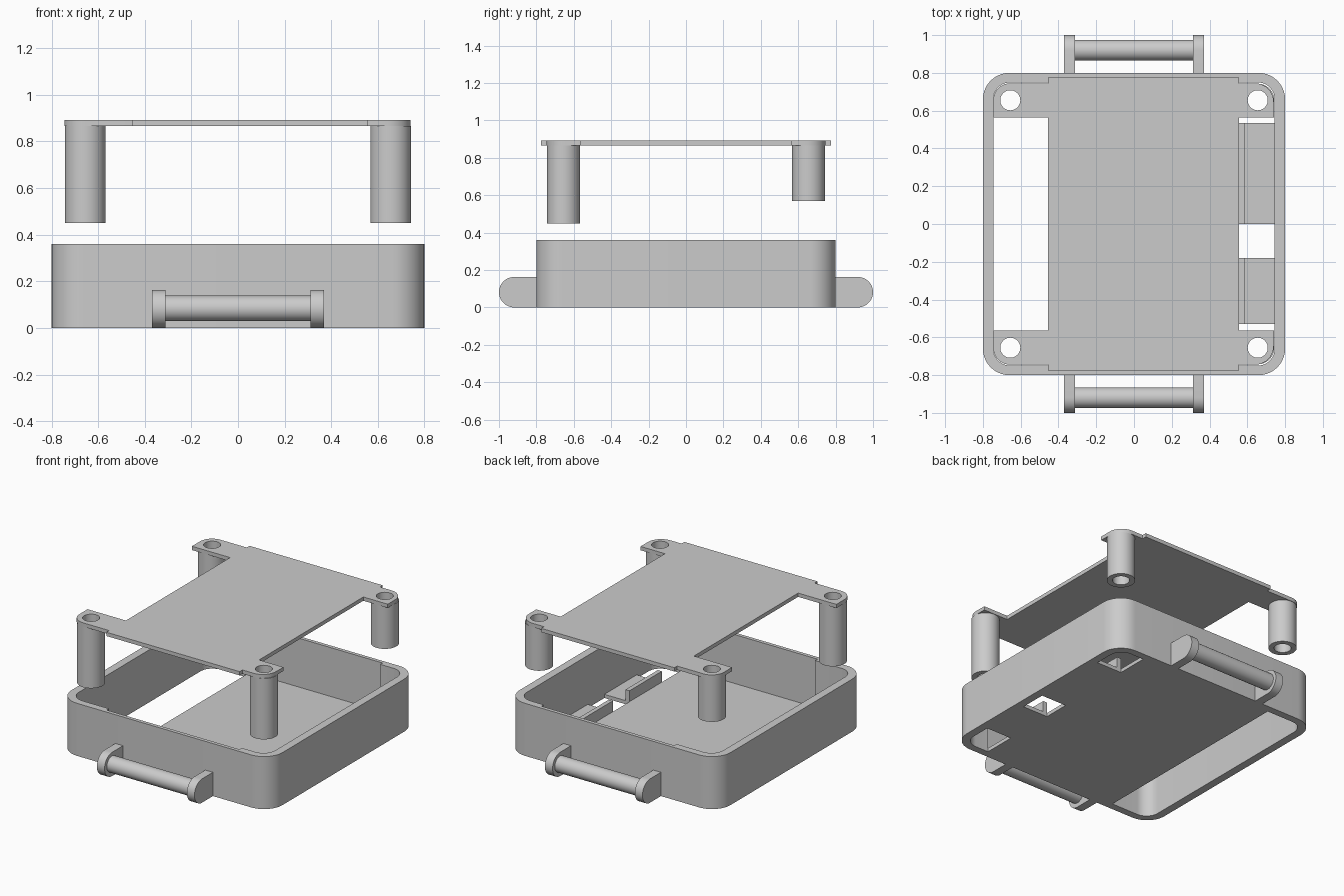
import bpy, bmesh, math
from mathutils import Vector, Matrix

if "Cube" in bpy.data.objects:
    bpy.data.objects.remove(bpy.data.objects["Cube"], do_unlink=True)

GREY = (0.6, 0.6, 0.6, 1)
mat = bpy.data.materials.new("plain_grey")
mat.use_nodes = True
mat.diffuse_color = GREY
bsdf = next(n for n in mat.node_tree.nodes if n.type == 'BSDF_PRINCIPLED')
bsdf.inputs["Base Color"].default_value = GREY


def outline(points, steps=10):
    """Closed outline; a third value on a point rounds that right-angle corner."""
    out, n = [], len(points)
    for i, p in enumerate(points):
        here = Vector(p[:2])
        if len(p) == 2:
            out.append(here)
            continue
        r = p[2]
        to_prev = (Vector(points[i - 1][:2]) - here).normalized()
        to_next = (Vector(points[(i + 1) % n][:2]) - here).normalized()
        centre = here + r * (to_prev + to_next)
        for k in range(steps + 1):
            t = math.pi / 2 * k / steps
            out.append(centre - r * (to_next * math.cos(t) + to_prev * math.sin(t)))
    return out


def circle(x, y, r, n=40):
    return [Vector((x + r * math.cos(2 * math.pi * k / n),
                    y + r * math.sin(2 * math.pi * k / n))) for k in range(n)]


def box_outline(x0, x1, y0, y1, r=None):
    pts = [(x0, y0), (x1, y0), (x1, y1), (x0, y1)]
    return outline([p + (r,) for p in pts] if r else pts)


def prism(name, loops, low, high, turn=None):
    """Extrude outlines (inner loops become holes) from low to high."""
    curve = bpy.data.curves.new(name + "_profile", 'CURVE')
    curve.dimensions = '2D'
    curve.fill_mode = 'BOTH'
    curve.extrude = (high - low) / 2
    for loop in loops:
        spline = curve.splines.new('POLY')
        spline.points.add(len(loop) - 1)
        for sp, p in zip(spline.points, loop):
            sp.co = (p.x, p.y, 0, 1)
        spline.use_cyclic_u = True
    temp = bpy.data.objects.new(name + "_temp", curve)
    bpy.context.collection.objects.link(temp)
    graph = bpy.context.evaluated_depsgraph_get()
    mesh = bpy.data.meshes.new_from_object(temp.evaluated_get(graph))
    bpy.data.objects.remove(temp, do_unlink=True)
    bpy.data.curves.remove(curve)
    mesh.name = name
    mesh.transform(Matrix.Translation((0, 0, (low + high) / 2)))
    if turn:
        mesh.transform(turn)
    bm = bmesh.new()
    bm.from_mesh(mesh)
    bmesh.ops.remove_doubles(bm, verts=bm.verts, dist=1e-5)
    bmesh.ops.recalc_face_normals(bm, faces=bm.faces)
    bm.to_mesh(mesh)
    bm.free()
    mesh.materials.clear()
    mesh.materials.append(mat)
    obj = bpy.data.objects.new(name, mesh)
    bpy.context.collection.objects.link(obj)
    bpy.ops.object.select_all(action='DESELECT')
    obj.select_set(True)
    bpy.context.view_layer.objects.active = obj
    bpy.ops.object.shade_smooth_by_angle(angle=math.radians(35))
    return obj


# Shared plan dimensions
LEFT, RIGHT = -0.455, 0.555      # edges of the central panel
IN, SIDE, DEEP = 0.745, 0.75, 0.775
POST = 0.655

# Case wall, thinner beside the central panel
cavity = outline([
    (-IN, -SIDE, 0.09), (LEFT, -SIDE), (LEFT, -DEEP), (RIGHT, -DEEP), (RIGHT, -SIDE),
    (IN, -SIDE, 0.09), (IN, SIDE, 0.09), (RIGHT, SIDE), (RIGHT, DEEP), (LEFT, DEEP),
    (LEFT, SIDE), (-IN, SIDE, 0.09)])
prism("case_wall", [box_outline(-0.8, 0.8, -0.8, 0.8, 0.14), cavity], 0, 0.36)

# Case floor with two side shelves
prism("case_floor", [outline([
    (LEFT, -DEEP), (RIGHT, -DEEP), (RIGHT, -0.53), (IN, -0.53), (IN, -0.18),
    (RIGHT, -0.18), (RIGHT, 0), (IN, 0), (IN, 0.535), (RIGHT, 0.535),
    (RIGHT, DEEP), (LEFT, DEEP)])], 0, 0.025)

# Low ribs along the shelves
for name, y0, y1 in (("front_rib", -0.53, -0.18), ("back_rib", 0, 0.535)):
    prism(name, [box_outline(RIGHT, 0.585, y0, y1)], 0.02, 0.1)

# Lid with corner tabs and screw holes
corners = [(sx * POST, sy * POST) for sx in (-1, 1) for sy in (-1, 1)]
tab, inner, end = 0.74, 0.565, 0.745
lid = outline([
    (-IN, -end, 0.09), (LEFT, -end), (LEFT, -DEEP), (RIGHT, -DEEP), (RIGHT, -end),
    (tab, -end, 0.1), (tab, -inner), (RIGHT, -inner), (RIGHT, inner), (tab, inner),
    (tab, end, 0.1), (RIGHT, end), (RIGHT, DEEP), (LEFT, DEEP), (LEFT, end),
    (-IN, end, 0.09), (-IN, inner), (LEFT, inner), (LEFT, -inner), (-IN, -inner)])
prism("lid", [lid] + [circle(x, y, 0.053) for x, y in corners], 0.867, 0.893)

# Hollow posts, longer at the front
for x, y in corners:
    name = ("front" if y < 0 else "back") + ("_left" if x > 0 else "_right") + "_post"
    prism(name, [circle(x, y, 0.0875), circle(x, y, 0.053)],
          0.45 if y < 0 else 0.57, 0.867)

# Handles: rounded brackets joined by a bar, profiles drawn in the YZ plane
to_yz = Matrix(((0, 0, 1, 0), (1, 0, 0, 0), (0, 1, 0, 0), (0, 0, 0, 1)))
for place, s in (("front", -1), ("back", 1)):
    bracket = outline([(s * 0.795, 0), (s, 0, 0.0815), (s, 0.163, 0.0815), (s * 0.795, 0.163)])
    for side, x0, x1 in (("right", -0.37, -0.312), ("left", 0.312, 0.37)):
        prism(f"{place}_{side}_bracket", [bracket], x0, x1, to_yz)
    prism(f"{place}_handle_bar", [circle(s * 0.92, 0.084, 0.055)], -0.32, 0.32, to_yz)
